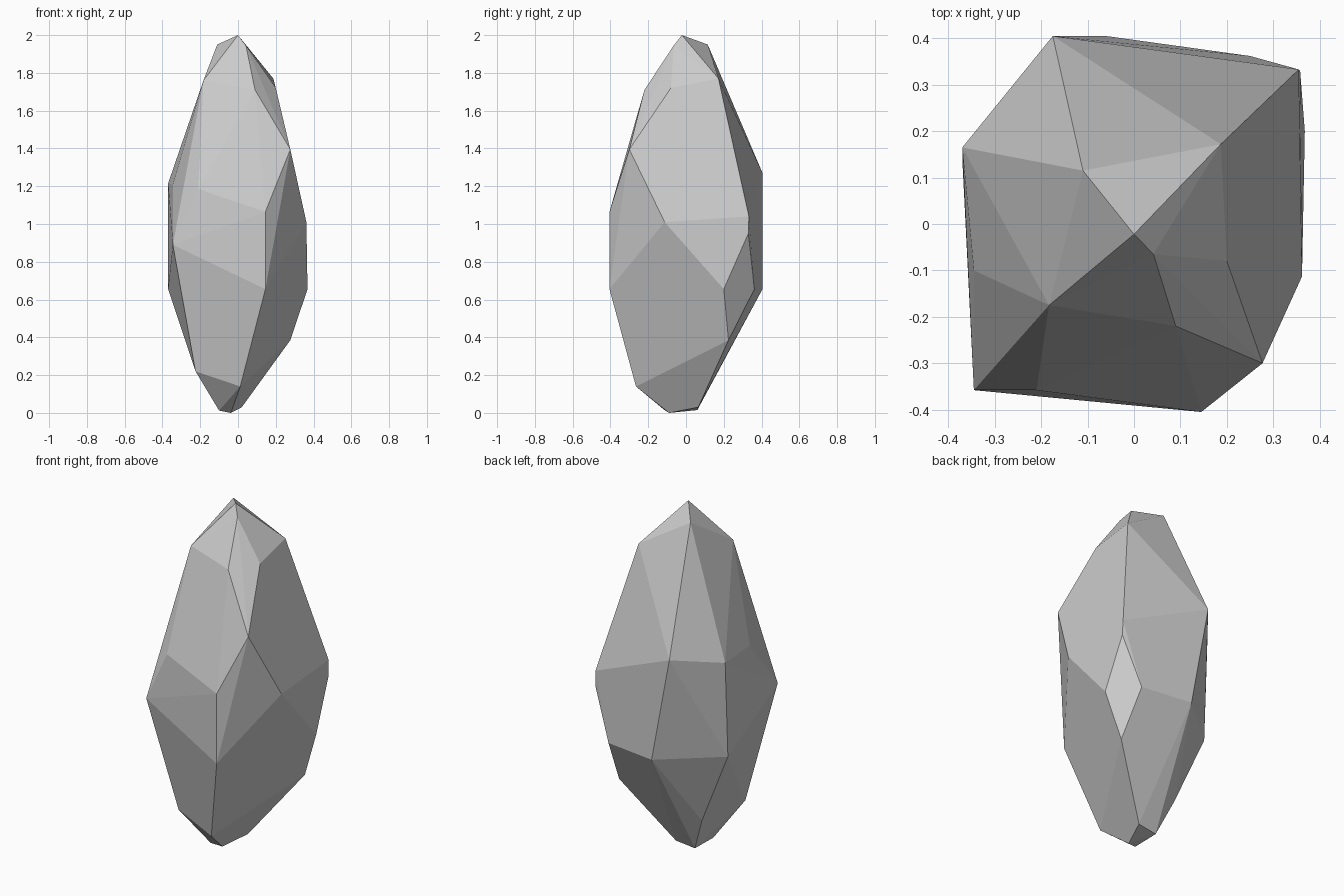
import bpy, bmesh, math

if "Cube" in bpy.data.objects:
    bpy.data.objects.remove(bpy.data.objects["Cube"])

# Corner points of the faceted stone, grouped in rings from tip to base
tip = [(0, -.022, 2.0), (-.11, .115, 1.95), (.042, -.065, 1.945)]
shoulder = [(-.183, -.175, 1.76), (.09, -.22, 1.71), (.2, -.08, 1.72), (.187, .172, 1.77)]
upper = [(.277, -.30, 1.395), (-.175, .405, 1.27), (-.37, .165, 1.215),
         (-.345, -.10, 1.21), (-.21, -.358, 1.185)]
waist = [(.145, -.405, 1.065), (.362, -.113, 1.01), (.355, .333, 1.04),
         (.358, .33, .95), (-.345, -.358, .89)]
lower = [(.145, -.405, .655), (.368, .20, .655), (.25, .362, .655),
         (-.06, .405, .655), (-.37, .14, .655)]
taper = [(.277, .225, .385), (-.183, .114, .22), (-.225, -.23, .22), (.012, -.265, .14)]
base = [(.02, .065, .03), (-.10, .06, .015), (-.10, -.11, .012), (-.038, -.09, 0)]

# Skin the rings as one flat-shaded faceted stone
bm = bmesh.new()
for ring in (tip, shoulder, upper, waist, lower, taper, base):
    for p in ring:
        bm.verts.new(p)
bmesh.ops.convex_hull(bm, input=bm.verts[:])
loose = [v for v in bm.verts if not v.link_faces]
bmesh.ops.delete(bm, geom=loose, context='VERTS')

# Merge nearly coplanar triangles into larger facets
bmesh.ops.dissolve_limit(bm, angle_limit=math.radians(3), verts=bm.verts[:], edges=bm.edges[:])
bmesh.ops.recalc_face_normals(bm, faces=bm.faces[:])

mesh = bpy.data.meshes.new("faceted_stone")
bm.to_mesh(mesh)
bm.free()
stone = bpy.data.objects.new("faceted_stone", mesh)
bpy.context.collection.objects.link(stone)
